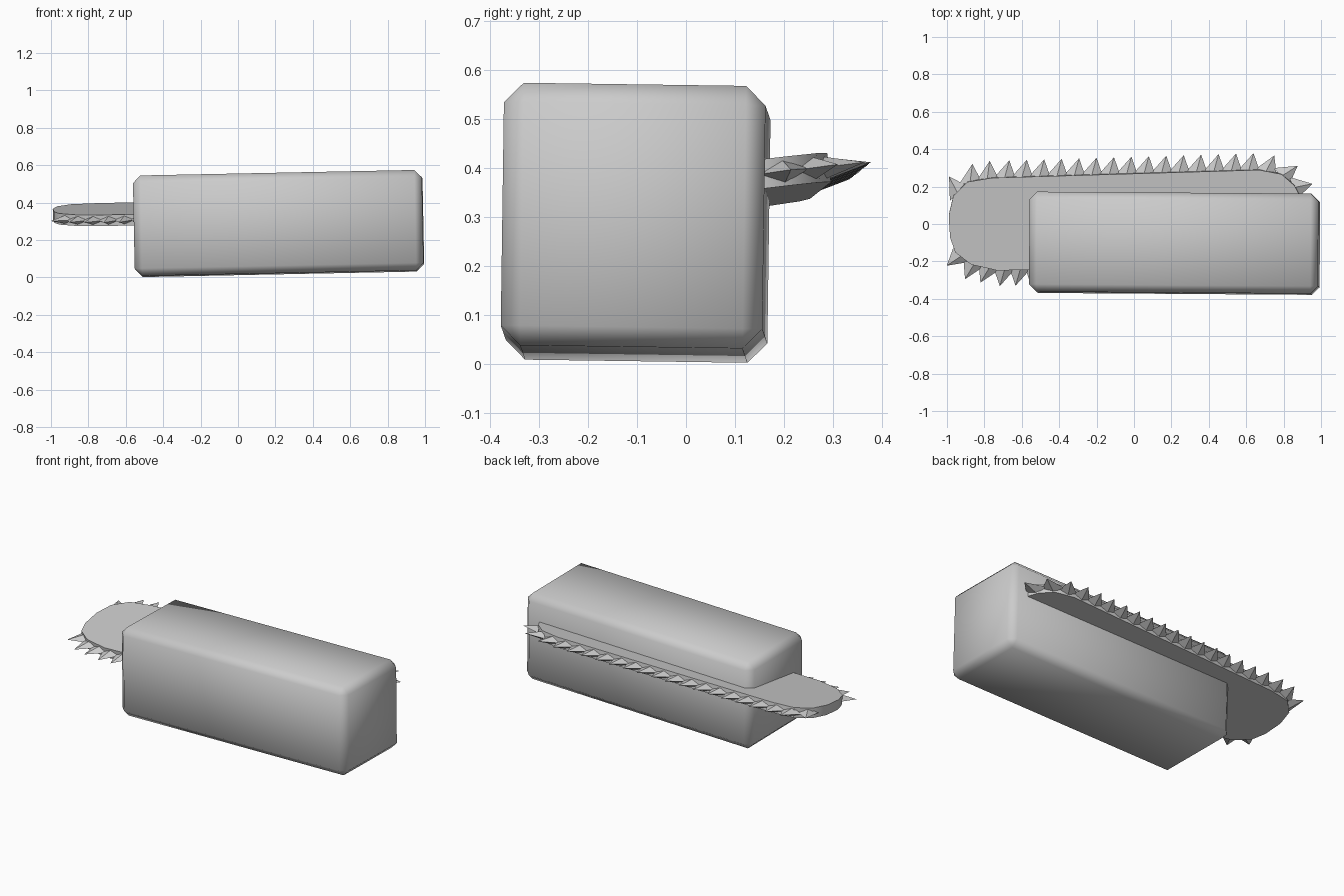
import bpy, bmesh
from mathutils import Vector

if "Cube" in bpy.data.objects:
    bpy.data.objects.remove(bpy.data.objects["Cube"])


def make_object(name, bm):
    bmesh.ops.recalc_face_normals(bm, faces=bm.faces)
    mesh = bpy.data.meshes.new(name)
    bm.to_mesh(mesh)
    bm.free()
    obj = bpy.data.objects.new(name, mesh)
    bpy.context.collection.objects.link(obj)
    return obj


def point_on_path(path, s):
    """Position and direction at distance s along a polyline."""
    for a, b in zip(path, path[1:]):
        length = (b - a).length
        if s <= length or b is path[-1]:
            t = (b - a).normalized()
            return a + t * s, t
        s -= length


def add_tooth(bm, path, s):
    """Four-sided spike, leaning along the direction of chain travel."""
    p, t = point_on_path(path, s)
    n = Vector((-t.y, t.x))
    base = p - n * 0.008
    tip = bm.verts.new((p + n * 0.088 + t * 0.03).to_3d())
    ring = []
    for along, up in ((-0.06, 0), (0, 0.024), (0.06, 0), (0, -0.024)):
        q = base + t * along
        ring.append(bm.verts.new((q.x, q.y, up)))
    for i in range(4):
        bm.faces.new((ring[i], ring[(i + 1) % 4], tip))
    bm.faces.new(ring[::-1])


# Chamfered, smooth-shaded housing, slightly tilted
bm = bmesh.new()
bmesh.ops.create_cube(bm, size=1)
bmesh.ops.scale(bm, vec=(1.545, 0.535, 0.537), verts=bm.verts)
bmesh.ops.bevel(bm, geom=bm.edges[:], offset=0.04, segments=1, affect='EDGES')
for f in bm.faces:
    f.smooth = True
body = make_object("housing", bm)
body.location = (0.217, -0.103, 0.288)
body.rotation_euler = (-0.014, -0.02, -0.007)

# Guide bar: clockwise outline, extruded
upper = [Vector(p) for p in ((-0.965, 0.155), (-0.89, 0.23), (-0.76, 0.252),
                             (0.67, 0.295), (0.79, 0.272), (0.86, 0.21), (0.885, 0.16))]
lower = [Vector(p) for p in ((0.885, 0.02), (0.84, -0.1), (0.74, -0.18), (0.55, -0.225),
                             (-0.57, -0.243), (-0.73, -0.247), (-0.87, -0.215),
                             (-0.955, -0.15))]
heel = [Vector((-0.983, -0.07)), Vector((-0.99, 0.05))]
bm = bmesh.new()
face = bm.faces.new([bm.verts.new((p.x, p.y, -0.03)) for p in upper + lower + heel])
ext = bmesh.ops.extrude_face_region(bm, geom=[face])
bmesh.ops.translate(bm, vec=(0, 0, 0.06),
                    verts=[g for g in ext["geom"] if isinstance(g, bmesh.types.BMVert)])
bar = make_object("guide_bar", bm)

# Chain teeth along both edges of the bar
bm = bmesh.new()
for i in range(21):
    add_tooth(bm, upper, 0.025 + 0.0933 * i)
lower_run = lower[3:]
total = sum((b - a).length for a, b in zip(lower_run, lower_run[1:]))
for i in range(17):
    add_tooth(bm, lower_run, total - 0.038 - 0.084 * i)
teeth = make_object("chain_teeth", bm)

# Bar and teeth share the same tilt
for obj in (bar, teeth):
    obj.location = (0, 0, 0.35)
    obj.rotation_euler = (0.128, -0.02, 0)

bpy.ops.object.select_all(action='DESELECT')
bar.select_set(True)
bpy.context.view_layer.objects.active = bar
bpy.ops.object.shade_smooth_by_angle(angle=0.6)
